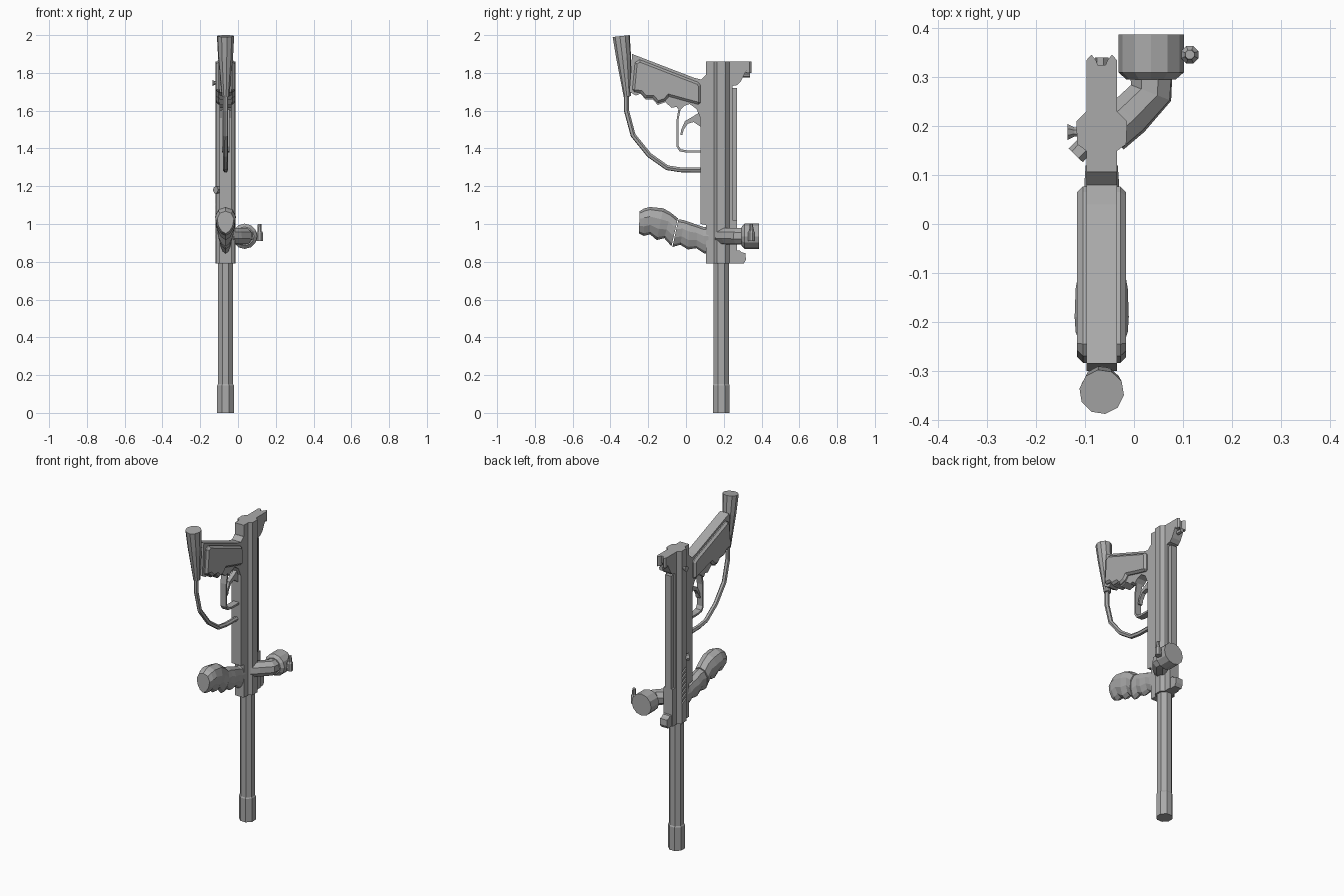
import bpy, bmesh, math
from mathutils import Vector

cube = bpy.data.objects.get("Cube")
if cube:
    bpy.data.objects.remove(cube)

CX, CY = -0.066, 0.187          # axis of barrel and body

metal = bpy.data.materials.new("plain grey")
metal.use_nodes = True
GREY = (0.4, 0.4, 0.4, 1)
metal.diffuse_color = GREY
metal.node_tree.nodes["Principled BSDF"].inputs["Base Color"].default_value = GREY


def finish(name, bm):
    bmesh.ops.recalc_face_normals(bm, faces=bm.faces)
    me = bpy.data.meshes.new(name)
    bm.to_mesh(me)
    bm.free()
    me.materials.append(metal)
    ob = bpy.data.objects.new(name, me)
    bpy.context.collection.objects.link(ob)
    return ob


def loft(name, rings):
    """Skin a list of equal-length point rings and cap the ends."""
    bm = bmesh.new()
    rows = [[bm.verts.new(p) for p in r] for r in rings]
    n = len(rows[0])
    for a, b in zip(rows, rows[1:]):
        for i in range(n):
            j = (i + 1) % n
            bm.faces.new((a[i], a[j], b[j], b[i]))
    bm.faces.new(rows[0])
    bm.faces.new(rows[-1])
    return finish(name, bm)


def side_plate(name, outline, half, bevel=0):
    """Extrude a (y, z) outline across x, centred on the axis."""
    ob = loft(name, [[(CX + s * half, y, z) for y, z in outline] for s in (-1, 1)])
    if bevel:
        m = ob.modifiers.new("chamfer", "BEVEL")
        m.width, m.segments, m.limit_method, m.angle_limit = bevel, 1, "ANGLE", 1.2
    return ob


def column(name, outline, z0, z1):
    """Extrude an (x, y) outline upward; x is measured from the axis."""
    return loft(name, [[(CX + x, y, z) for x, y in outline] for z in (z0, z1)])


def block(name, half, y0, y1, z0, z1):
    return column(name, [(-half, y0), (half, y0), (half, y1), (-half, y1)], z0, z1)


def tube(name, path, radii, sides=8):
    """Sweep a polygon of changing radius along a path."""
    pts = [Vector(p) for p in path]
    rings = []
    last = len(pts) - 1
    ref = None
    for i, p in enumerate(pts):
        a = pts[i] - pts[i - 1] if i else pts[1] - pts[0]
        b = pts[i + 1] - pts[i] if i < last else a
        if a.length < 1e-6 or b.length < 1e-6:
            a = b = a if a.length > b.length else b
        t = (a.normalized() + b.normalized()).normalized()
        if ref is None:
            ref = t.orthogonal()
        u = (ref - t * ref.dot(t)).normalized()
        ref = u
        v = t.cross(u)
        r = radii[i] if isinstance(radii, (list, tuple)) else radii
        angles = [2 * math.pi * (k + 0.5) / sides for k in range(sides)]
        rings.append([p + r * (u * math.cos(w) + v * math.sin(w)) for w in angles])
    return loft(name, rings)


# Barrel with thicker muzzle
tube("barrel", [(CX, CY, 0.14), (CX, CY, 0.8)], 0.044)
tube("muzzle", [(CX, CY, 0), (CX, CY, 0.145), (CX, CY, 0.152)], [0.048, 0.048, 0.044])

# Receiver: round side lobes plus a central spine
lobe = [(-.028, .147), (.028, .147), (.05, .163), (.052, .21), (.028, .233),
        (-.028, .233), (-.052, .21), (-.05, .163)]
lobes = column("receiver_lobes", lobe, 0.79, 1.86)
block("receiver_spine", 0.031, 0.107, 0.245, 0.79, 1.86)
block("rear_rail", 0.02, 0.24, 0.27, 1.0, 1.72)
block("rear_lower_block", 0.031, 0.24, 0.27, 0.79, 1.02)

# Slanted cooling slots in the -x lobe
bm = bmesh.new()
for k in range(7):
    z = 0.91 + 0.031 * k
    for dz in (0,):
        ring = [[bm.verts.new((x, y, z + s + h)) for y, s, h in
                 ((.165, .02, 0), (.207, 0, 0), (.207, 0, .012), (.165, .02, .012))]
                for x in (CX - .07, CX - .043)]
        for i in range(4):
            j = (i + 1) % 4
            bm.faces.new((ring[0][i], ring[0][j], ring[1][j], ring[1][i]))
        for r in ring:
            bm.faces.new(r)
cutter = finish("slot_cutter", bm)
cutter.hide_render = True
cutter.hide_viewport = True
cut = lobes.modifiers.new("slots", "BOOLEAN")
cut.operation, cut.object, cut.solver = "DIFFERENCE", cutter, "EXACT"

# Rear sight with two prongs and its screw, front sight ramp
side_plate("rear_sight_base", [(.24, 1.86), (.325, 1.86), (.325, 1.82), (.312, 1.80),
                               (.29, 1.755), (.27, 1.735), (.24, 1.73)], 0.031)
for s, tag in ((-1, "left"), (1, "right")):
    column("sight_prong_" + tag, [(s * .031, .32), (s * .031, .335), (s * .021, .346),
                                  (s * .012, .335), (s * .006, .32)], 1.80, 1.86)
tube("sight_screw", [(CX, .30, 1.79), (CX, .34, 1.79)], 0.014, 6)
side_plate("front_sight", [(.26, .79), (.305, .79), (.317, .81), (.315, .845),
                           (.295, .85), (.285, .86), (.26, .86)], 0.024)

# Grip frame with finger grooves
side_plate("grip_frame", [
    (-.285, 1.90), (.04, 1.775), (.08, 1.765), (.105, 1.79), (.13, 1.79), (.13, .99),
    (.077, 1.0), (.077, 1.56), (.055, 1.61), (.02, 1.635), (-.01, 1.625), (-.035, 1.60),
    (-.05, 1.62), (-.075, 1.615), (-.11, 1.645), (-.15, 1.63), (-.175, 1.66),
    (-.215, 1.66), (-.24, 1.69), (-.265, 1.68), (-.30, 1.70)], 0.031)
side_plate("grip_panels", [
    (-.27, 1.855), (-.245, 1.87), (.065, 1.75), (.077, 1.735), (.077, 1.63), (.0, 1.65),
    (-.09, 1.675), (-.11, 1.652), (-.15, 1.64), (-.175, 1.667), (-.215, 1.667),
    (-.24, 1.695), (-.285, 1.70)], 0.05, 0.012)

# Trigger guard and trigger
outer = [(-.04, 1.61), (-.05, 1.55), (-.05, 1.41), (-.035, 1.385), (0, 1.378), (.09, 1.378)]
inner = [(.09, 1.39), (.003, 1.39), (-.028, 1.396), (-.04, 1.415), (-.04, 1.55), (-.028, 1.61)]
side_plate("trigger_guard", outer + inner, 0.02)
side_plate("trigger", [(.07, 1.59), (.03, 1.565), (-.005, 1.545), (-.025, 1.50), (-.03, 1.47),
                       (-.02, 1.47), (-.012, 1.50), (.008, 1.53), (.04, 1.54), (.085, 1.51),
                       (.085, 1.59)], 0.012)

# Tank adapter and gas line
tube("tank_adapter", [(CX, -.343, 1.995), (CX, -.33, 1.88), (CX, -.31, 1.675)],
     [0.046, 0.04, 0.02], 10)
tube("gas_line", [(CX, y, z) for y, z in ((-.315, 1.69), (-.315, 1.60), (-.28, 1.47),
     (-.195, 1.365), (-.10, 1.298), (-.03, 1.287), (.10, 1.285))], 0.014, 6)


# Foregrip: egg-shaped sections between a top and a bottom point
def foregrip(name, stations):
    rings = []
    for top, bottom, half in stations:
        t, b = Vector((CX, *top)), Vector((CX, *bottom))
        ring = []
        for k in range(10):
            a = 2 * math.pi * k / 10 + math.pi / 2
            c = (t + b) / 2 + (t - b) / 2 * math.sin(a)
            c.x += half * math.cos(a) * (1 + 0.25 * math.sin(a))
            ring.append(c)
        rings.append(ring)
    loft(name, rings)


foregrip("foregrip_neck", [((.12, .985), (.12, .84), .032), ((.09, .985), (.095, .845), .034),
                           ((.06, .995), (.055, .872), .035), ((.02, 1.01), (.01, .865), .04),
                           ((-.01, 1.02), (-.03, .89), .038), ((-.04, 1.025), (-.072, .878), .042)])
foregrip("foregrip_handle", [((-.043, 1.03), (-.077, .882), .045), ((-.08, 1.06), (-.115, .925), .045),
                             ((-.12, 1.083), (-.155, .915), .052), ((-.19, 1.09), (-.19, .945), .054),
                             ((-.22, 1.083), (-.222, .937), .052), ((-.245, 1.068), (-.25, .95), .043)])

# Feed elbow, loader collar and clamp screw
FZ = 0.935
tube("feed_elbow", [(-.05, .185, FZ), (-.01, .22, FZ), (.035, .268, FZ), (.035, .31, FZ)],
     [.045, .046, .046, .046])
tube("feed_collar", [(.035, y, FZ) for y in (.295, .31, .387)], [.05, .067, .067], 12)
tube("clamp_screw", [(.114, .346, z) for z in (.91, .955, .965, 1.0)], [.019, .019, .012, .01])
tube("clamp_lug", [(.08, .346, .93), (.115, .346, .93)], 0.014, 6)

# Cocking knob and velocity adjuster on the -x side
tube("cocking_knob", [(x, .188, 1.747) for x in (-.10, -.122, -.136)], [.01, .01, .018])
tube("velocity_adjuster", [(-.095, .165, 1.18), (-.119, .14, 1.18)], 0.02, 6)
